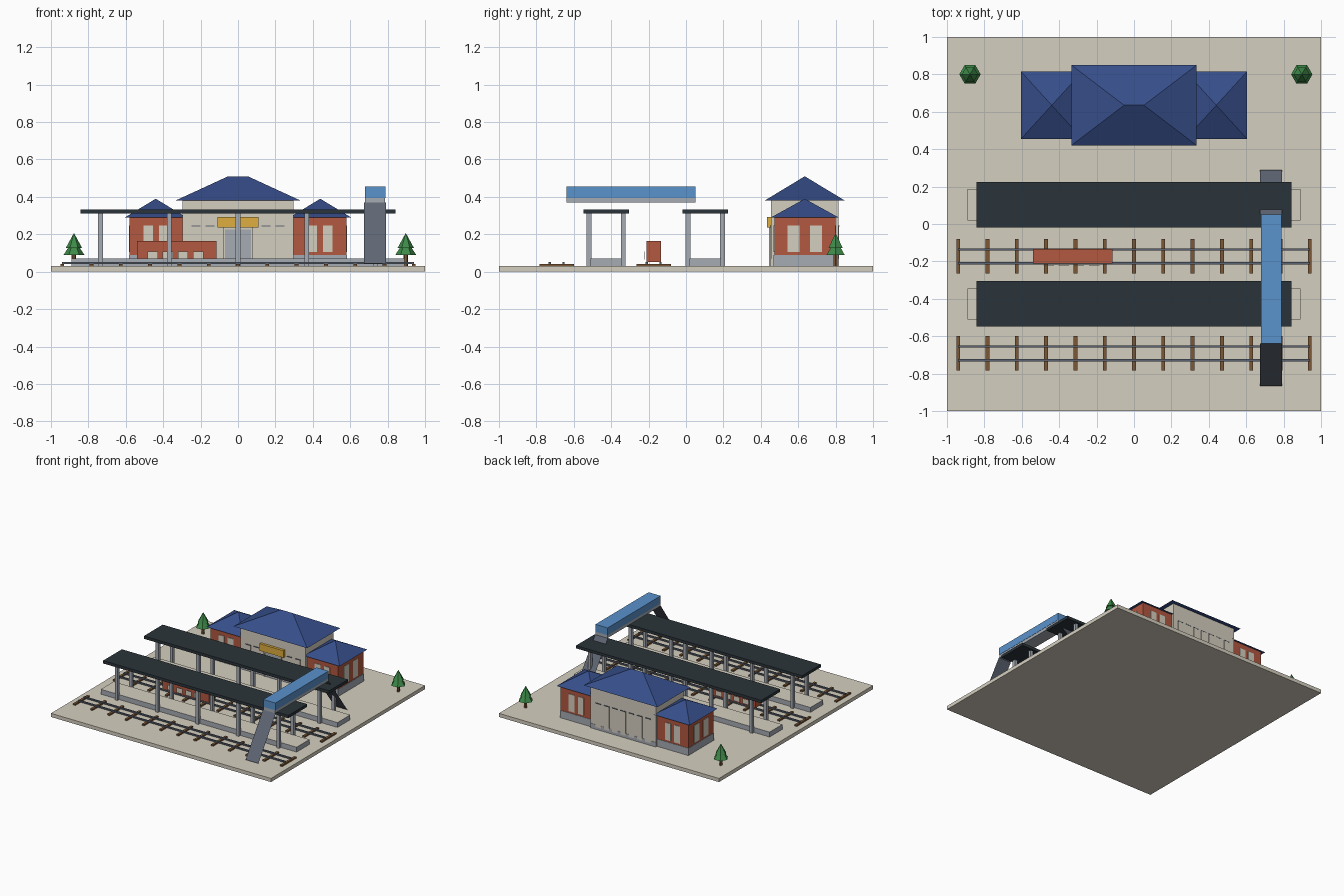
import bpy
import bmesh
from math import radians

default_cube = bpy.data.objects.get("Cube")
if default_cube:
    bpy.data.objects.remove(default_cube, do_unlink=True)


def make_material(name, red, green, blue):
    """Flat material from display colour values (0-255)."""
    linear = [((c / 255 + 0.055) / 1.055) ** 2.4 for c in (red, green, blue)] + [1.0]
    material = bpy.data.materials.new(name)
    material.use_nodes = True
    material.diffuse_color = linear
    material.node_tree.nodes["Principled BSDF"].inputs["Base Color"].default_value = linear
    return material


stone = make_material("warm stone", 213, 207, 192)
navy = make_material("navy roof", 54, 78, 138)
brick = make_material("red brick", 178, 88, 64)
charcoal = make_material("charcoal", 42, 52, 58)
grey = make_material("light grey", 166, 172, 180)
slate = make_material("slate grey", 94, 102, 116)
sky = make_material("bridge blue", 90, 146, 204)
wood = make_material("brown wood", 124, 88, 54)
gold = make_material("golden yellow", 222, 174, 64)
leaf = make_material("leaf green", 62, 138, 72)


def finish(name, bm, material):
    mesh = bpy.data.meshes.new(name)
    bmesh.ops.recalc_face_normals(bm, faces=bm.faces)
    bm.to_mesh(mesh)
    bm.free()
    mesh.materials.append(material)
    obj = bpy.data.objects.new(name, mesh)
    bpy.context.collection.objects.link(obj)
    return obj


def box(name, material, x, y, z):
    """Box from three (low, high) ranges."""
    bm = bmesh.new()
    bmesh.ops.create_cube(bm, size=1)
    for vert in bm.verts:
        vert.co = [low + (high - low) * (c + 0.5) for c, (low, high) in zip(vert.co, (x, y, z))]
    return finish(name, bm, material)


def around(centre, half):
    return centre - half, centre + half


def cone(name, material, sides, radius, tip, x, y, z):
    bm = bmesh.new()
    bmesh.ops.create_cone(bm, cap_ends=True, segments=sides, radius1=radius,
                          radius2=tip, depth=z[1] - z[0])
    obj = finish(name, bm, material)
    obj.location = (x, y, sum(z) / 2)
    obj.rotation_euler.z = radians(30)
    return obj


def hip_roof(name, x, y, half_x, half_y, z, ridge):
    """Hipped roof; a zero ridge gives a pyramid."""
    bm = bmesh.new()
    bmesh.ops.create_cube(bm, size=2)
    for vert in bm.verts:
        top = vert.co.z > 0
        vert.co = (x + vert.co.x * (ridge if top else half_x),
                   y + vert.co.y * (0 if top else half_y), z[1] if top else z[0])
    bmesh.ops.remove_doubles(bm, verts=bm.verts, dist=0.001)
    return finish(name, bm, navy)


ground_top = 0.03
box("ground", stone, (-1, 1), (-1, 1), (0, ground_top))

# Platforms with stone paving and canopies on two rows of posts
for label, centre in (("rear", 0.103), ("front", -0.427)):
    platform = box(label + "_platform", grey, around(0, 0.89), around(centre, 0.083),
                   (ground_top, 0.07))
    platform.data.materials.append(stone)
    for face in platform.data.polygons:
        face.material_index = int(face.normal.z > 0.5)
    box(label + "_canopy", charcoal, around(0, 0.842), around(centre, 0.122), (0.31, 0.333))
    for column in range(-2, 3):
        for side in (-1, 1):
            box(label + "_post", grey, around(column * 0.3675, 0.0125),
                around(centre + side * 0.092, 0.0125), (ground_top, 0.31))

# Railway tracks
rear_track = -0.173
for label, centre in (("rear", rear_track), ("front", -0.692)):
    for side in (-1, 1):
        box(label + "_rail", slate, around(0, 0.94),
            around(centre + side * 0.037, 0.006), (0.042, 0.053))
    for index in range(-6, 7):
        box(label + "_sleeper", wood, around(index * 0.1567, 0.01),
            around(centre, 0.092), (ground_top, 0.042))

# Railcar with window plates on both sides
box("railcar", brick, (-0.54, -0.115), around(rear_track, 0.039), (0.053, 0.165))
for index in range(4):
    for side in (-1, 1):
        box("railcar_window", stone, around(-0.456 + index * 0.081, 0.028),
            around(rear_track + side * 0.05, 0.001), (0.065, 0.107))

# Footbridge: lower wall, enclosed upper part and thin stair ramps
box("bridge_deck", grey, around(0.733, 0.053), (-0.64, 0.05), (0.37, 0.395))
box("bridge_cover", sky, around(0.733, 0.055), (-0.64, 0.05), (0.395, 0.455))
for label, top_y, foot_y in (("front", -0.64, -0.865), ("rear", 0.05, 0.29)):
    bm = bmesh.new()
    left, right = around(0.733, 0.058)
    corners = [(left, foot_y, 0.045), (right, foot_y, 0.045),
               (right, top_y, 0.37), (left, top_y, 0.37)]
    bm.faces.new([bm.verts.new(corner) for corner in corners])
    ramp = finish(label + "_stair", bm, slate)
    if ramp.data.polygons[0].normal.z < 0:
        ramp.data.flip_normals()

# Station hall
hall_y = 0.635
box("hall_walls", stone, around(0, 0.297), around(hall_y, 0.18), (ground_top, 0.38))
box("hall_plinth", grey, around(0, 0.295), around(hall_y, 0.182), (ground_top, 0.068))
hip_roof("hall_roof", 0, hall_y, 0.335, 0.215, (0.38, 0.51), 0.053)
box("sign_board", gold, around(0, 0.11), (0.434, 0.455), (0.235, 0.293))

# Door recessed in a stone frame
box("door", grey, around(0, 0.07), (0.449, 0.455), (ground_top, 0.225))
box("door_lintel", stone, around(0, 0.08), (0.444, 0.455), (0.225, 0.235))
for side in (-1, 1):
    box("door_jamb", stone, around(side * 0.075, 0.005), (0.444, 0.455), (ground_top, 0.225))

# Hall window panels with slim slate heads
for index in range(-3, 4):
    for side in (-1, 1):
        if side < 0 and abs(index) < 2:
            continue
        wall_y = hall_y + side * 0.182
        box("hall_window", stone, around(index * 0.075, 0.024), around(wall_y, 0.002),
            (0.05, 0.242))
        box("hall_window_head", slate, around(index * 0.075, 0.024), around(wall_y, 0.003),
            (0.242, 0.248))

# Brick wings with windows on the three open sides
for label, side in (("left", 1), ("right", -1)):
    wing_x = side * 0.4375
    box(label + "_wing_walls", brick, around(wing_x, 0.1425), around(hall_y, 0.163), (0.09, 0.29))
    box(label + "_wing_plinth", grey, around(wing_x, 0.145), around(hall_y, 0.166),
        (ground_top, 0.09))
    hip_roof(label + "_wing_roof", side * 0.44, hall_y, 0.165, 0.181, (0.29, 0.39), 0)
    for offset in (-1, 1):
        for face in (-1, 1):
            box(label + "_wing_window", stone, around(wing_x + offset * 0.042, 0.026),
                around(hall_y + face * 0.163, 0.004), (0.105, 0.247))
        box(label + "_wing_side_window", stone, around(side * 0.58, 0.004),
            around(hall_y + offset * 0.059, 0.032), (0.105, 0.247))

# Fir trees
for x in (-0.877, 0.897):
    cone("tree_trunk", wood, 6, 0.012, 0.012, x, 0.8, (ground_top, 0.09))
    cone("tree_lower_foliage", leaf, 6, 0.057, 0, x, 0.8, (0.088, 0.175))
    cone("tree_upper_foliage", leaf, 6, 0.043, 0, x, 0.8, (0.128, 0.207))
